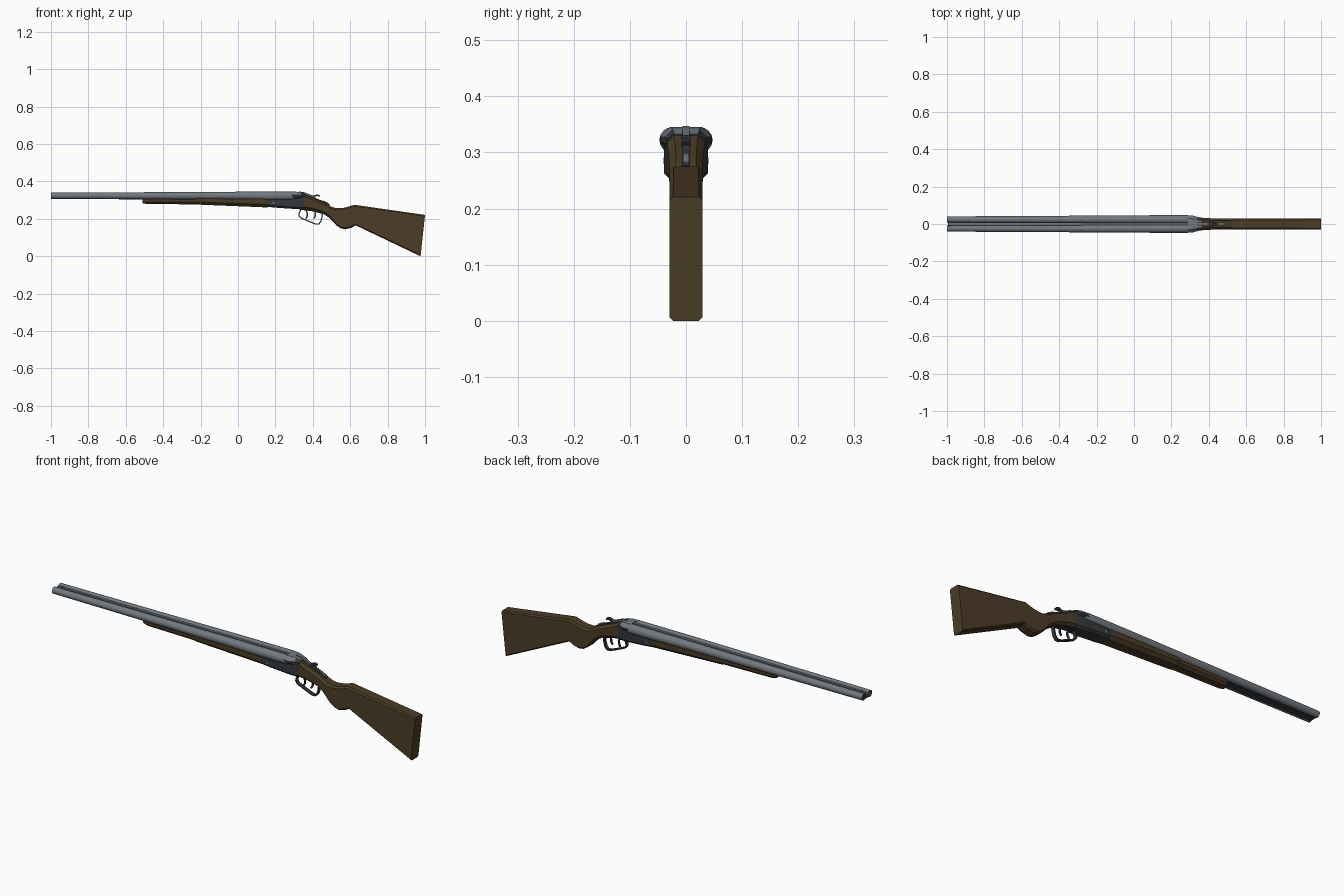
import bpy, bmesh, math
from mathutils import Vector


def material(name, color):
    m = bpy.data.materials.new(name)
    m.diffuse_color = (*color, 1)
    return m


STEEL = material("blued_steel", (0.17, 0.19, 0.21))
DARK = material("dark_steel", (0.035, 0.039, 0.044))
WOOD = material("walnut", (0.072, 0.046, 0.020))
WOOD2 = material("reddish_walnut", (0.075, 0.042, 0.020))


def loft(name, rings, mats, smooth=False, rule=None):
    """Skin a list of equally sized rings and cap both ends."""
    bm = bmesh.new()
    vs = [[bm.verts.new(p) for p in r] for r in rings]
    n = len(rings[0])
    for a, b in zip(vs, vs[1:]):
        for i in range(n):
            j = (i + 1) % n
            bm.faces.new((a[i], a[j], b[j], b[i]))
    bm.faces.new(vs[0])
    bm.faces.new(vs[-1])
    bmesh.ops.recalc_face_normals(bm, faces=bm.faces)
    if rule:
        for f in bm.faces:
            f.material_index = rule(f)
    me = bpy.data.meshes.new(name)
    bm.to_mesh(me)
    bm.free()
    ob = bpy.data.objects.new(name, me)
    bpy.context.collection.objects.link(ob)
    for m in mats:
        me.materials.append(m)
    if smooth:
        bpy.ops.object.select_all(action='DESELECT')
        ob.select_set(True)
        bpy.context.view_layer.objects.active = ob
        bpy.ops.object.shade_smooth_by_angle(angle=math.radians(40))
    return ob


def octagon(xlo, zlo, xhi, zhi, hw, ch, ch_top=None):
    """Chamfered section; its plane may lean between xlo and xhi."""
    ct = ch if ch_top is None else ch_top
    yz = [(hw - ch, zlo), (hw, zlo + ch), (hw, zhi - ct), (hw - ct, zhi),
          (ct - hw, zhi), (-hw, zhi - ct), (-hw, zlo + ch), (ch - hw, zlo)]
    return [(xlo + (xhi - xlo) * (z - zlo) / (zhi - zlo), y, z) for y, z in yz]


def slab(x, zlo, zhi, hw, ch, ch_top=None):
    return octagon(x, zlo, x, zhi, hw, ch, ch_top)


def circle(x, y, z, r, n=16):
    return [(x, y + r * math.cos(2 * math.pi * i / n),
             z + r * math.sin(2 * math.pi * i / n)) for i in range(n)]


def ribbon(name, path, t, w, mat):
    """Flat metal strip following an x/z path."""
    pts = [Vector((x, 0, z)) for x, z in path]
    rings = []
    for i, p in enumerate(pts):
        d = (pts[min(i + 1, len(pts) - 1)] - pts[max(i - 1, 0)]).normalized()
        s = Vector((-d.z, 0, d.x)) * t / 2
        y = Vector((0, w, 0))
        rings.append([p + s + y, p + s - y, p - s - y, p - s + y])
    return loft(name, rings, [mat])


# Twin barrels with open bores and rounded breech ends
for side, label in ((-1, "left"), (1, "right")):
    prof = [(-0.88, 0.0118), (-1, 0.0118), (-1, 0.0165), (-0.93, 0.0170),
            (-0.55, 0.0185), (0.0, 0.0215), (0.16, 0.0230), (0.285, 0.0230),
            (0.305, 0.0195), (0.318, 0.0120)]
    loft(label + "_barrel",
         [circle(x, side * (0.0245 if x > -0.9 else 0.0240), 0.3235 - (0.0015 if x > 0 else 0), r)
          for x, r in prof], [STEEL, DARK], True,
         lambda f: 1 if all(v.co.x < -0.87 for v in f.verts)
         and sum((abs(v.co.y) - 0.024) ** 2 + (v.co.z - 0.3235) ** 2
                 for v in f.verts) / len(f.verts) < 0.000155 else 0)

# Ribs filling the space between the barrels
loft("top_rib", [slab(-0.995, 0.318, 0.337, 0.0065, 0.001),
                 slab(0.30, 0.318, 0.342, 0.0065, 0.001)], [STEEL])
loft("rib_bed", [slab(-0.995, 0.312, 0.331, 0.012, 0.001),
                 slab(0.30, 0.312, 0.333, 0.012, 0.001)], [DARK])
loft("lower_rib", [slab(-0.995, 0.307, 0.322, 0.020, 0.002),
                   slab(0.16, 0.300, 0.322, 0.026, 0.002)], [DARK])
loft("front_bead", [slab(-0.975, 0.336, 0.341, 0.003, 0.001),
                    slab(-0.967, 0.336, 0.341, 0.003, 0.001)], [STEEL])

# Fore-end: slim tip and wider grip
loft("fore_end_tip", [slab(-0.51, 0.284, 0.312, 0.020, 0.007, 0.002),
                      slab(-0.49, 0.280, 0.314, 0.027, 0.010, 0.002),
                      slab(-0.22, 0.277, 0.314, 0.031, 0.012, 0.002)], [WOOD2])
loft("fore_end_grip", [slab(-0.235, 0.279, 0.311, 0.033, 0.012, 0.003),
                       slab(-0.21, 0.276, 0.313, 0.037, 0.014, 0.003),
                       slab(0.157, 0.261, 0.311, 0.039, 0.016, 0.003)], [WOOD])

# Receiver body and breech
loft("receiver", [slab(0.157, 0.264, 0.310, 0.038, 0.010, 0.003),
                  slab(0.20, 0.260, 0.312, 0.039, 0.010, 0.003),
                  slab(0.30, 0.253, 0.318, 0.039, 0.010, 0.004),
                  octagon(0.347, 0.250, 0.360, 0.332, 0.034, 0.010)], [DARK])
loft("breech", [slab(0.285, 0.300, 0.345, 0.0465, 0.017),
                slab(0.312, 0.300, 0.345, 0.0460, 0.018),
                slab(0.338, 0.302, 0.342, 0.038, 0.014),
                slab(0.360, 0.305, 0.333, 0.031, 0.010)], [DARK, STEEL],
     rule=lambda f: 1 if f.calc_center_median().z > 0.335 else 0)

# Hinge pins on both sides of the receiver
for side in (-1, 1):
    loft("hinge_pin", [[(0.19 + dx, side * y, 0.285 + dz) for _, dx, dz in circle(0, 0, 0, 0.006, 10)]
                       for y in (0.036, 0.0400)], [STEEL])

# Butt stock with wrist and pistol grip
stock = [(0.346, 0.253, 0.358, 0.331, 0.034, 0.012),
         (0.395, 0.245, 0.405, 0.310, 0.031, 0.012),
         (0.450, 0.231, 0.460, 0.288, 0.029, 0.011),
         (0.490, 0.204, 0.500, 0.265, 0.029, 0.010),
         (0.525, 0.166, 0.525, 0.257, 0.029, 0.009),
         (0.550, 0.149, 0.548, 0.257, 0.029, 0.008),
         (0.575, 0.144, 0.570, 0.260, 0.029, 0.008),
         (0.605, 0.152, 0.595, 0.267, 0.029, 0.008),
         (0.630, 0.165, 0.622, 0.275, 0.029, 0.007),
         (0.976, 0.000, 1.000, 0.221, 0.029, 0.006)]
loft("stock", [octagon(*s) for s in stock], [WOOD])

# Top tang, opening lever and its thumb piece
ribbon("tang", [(0.345, 0.336), (0.405, 0.311), (0.455, 0.291), (0.49, 0.273)],
       0.007, 0.007, DARK)
ribbon("top_lever", [(0.325, 0.343), (0.355, 0.338), (0.385, 0.326), (0.410, 0.318)],
       0.008, 0.006, STEEL)
ribbon("lever_thumb_piece", [(0.404, 0.314), (0.412, 0.323), (0.424, 0.327), (0.436, 0.322)],
       0.009, 0.008, DARK)
ribbon("safety_slide", [(0.452, 0.296), (0.47, 0.289), (0.485, 0.280)],
       0.006, 0.005, STEEL)

# Trigger guard and two triggers
ribbon("trigger_guard", [(0.340, 0.255), (0.328, 0.235), (0.325, 0.218), (0.334, 0.206),
                         (0.375, 0.188), (0.415, 0.172), (0.432, 0.172), (0.442, 0.184),
                         (0.448, 0.205), (0.452, 0.235)], 0.006, 0.009, DARK)
for x in (0.362, 0.405):
    ribbon("trigger", [(x, 0.252), (x + 0.009, 0.230), (x + 0.008, 0.215), (x, 0.201)],
           0.007, 0.004, DARK)
ribbon("lower_tang", [(0.335, 0.251), (0.395, 0.244), (0.455, 0.229)], 0.006, 0.011, DARK)
